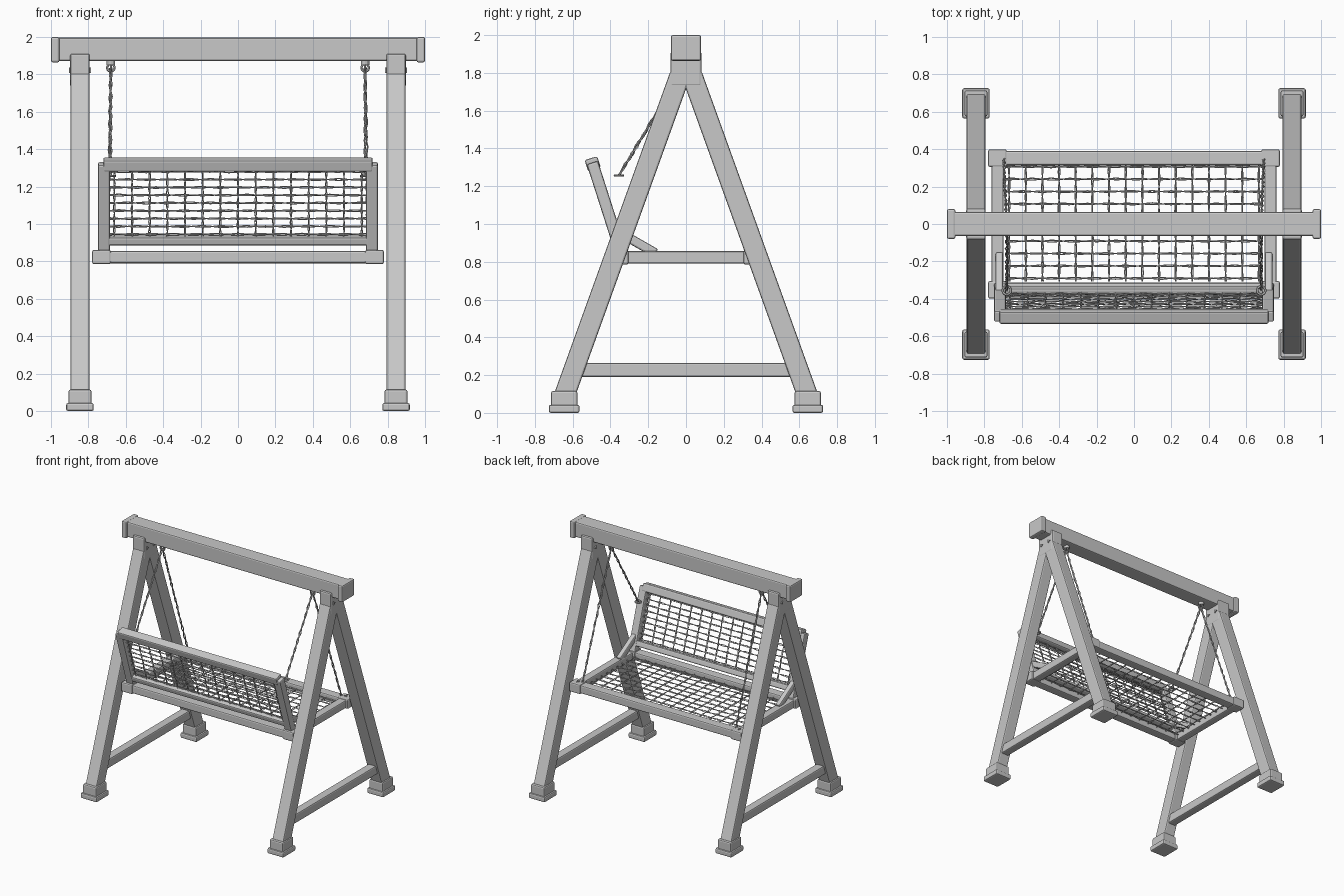
import bpy, math, random
from mathutils import Vector, Matrix

random.seed(4)
if "Cube" in bpy.data.objects:
    bpy.data.objects.remove(bpy.data.objects["Cube"], do_unlink=True)

grey = bpy.data.materials.new("warm grey")
grey.use_nodes = True
COLOUR = (0.58, 0.58, 0.58, 1)
grey.diffuse_color = COLOUR
grey.node_tree.nodes["Principled BSDF"].inputs["Base Color"].default_value = COLOUR


def bar(name, a, b, width, depth, side=(1, 0, 0), bevel=0.01):
    """Bevelled timber from a to b; width runs along side, depth across it."""
    a, b = Vector(a), Vector(b)
    along = (b - a).normalized()
    side = Vector(side).normalized()
    across = along.cross(side)
    bpy.ops.mesh.primitive_cube_add(size=1)
    obj = bpy.context.object
    obj.name = name
    turn = Matrix((side, across, along)).transposed().to_4x4()
    size = Matrix.Diagonal((width, depth, (b - a).length, 1))
    obj.data.transform(turn @ size)
    obj.location = (a + b) / 2
    obj.data.materials.append(grey)
    mod = obj.modifiers.new("edges", "BEVEL")
    mod.width = bevel
    mod.segments = 2
    return obj


def wires(name, paths, radius):
    """Thin tubes along point lists, joined as one mesh."""
    curve = bpy.data.curves.new(name, "CURVE")
    curve.dimensions = "3D"
    curve.bevel_depth = radius
    curve.bevel_resolution = 0
    curve.use_fill_caps = True
    for path in paths:
        spline = curve.splines.new("POLY")
        spline.points.add(len(path) - 1)
        for point, co in zip(spline.points, path):
            point.co = (*co, 1)
    temp = bpy.data.objects.new(name + " path", curve)
    bpy.context.collection.objects.link(temp)
    graph = bpy.context.evaluated_depsgraph_get()
    mesh = bpy.data.meshes.new_from_object(temp.evaluated_get(graph))
    bpy.data.objects.remove(temp, do_unlink=True)
    mesh.materials.clear()
    mesh.materials.append(grey)
    obj = bpy.data.objects.new(name, mesh)
    bpy.context.collection.objects.link(obj)
    return obj


def twisted(a, b, gap, turns, steps):
    """Two strands wound round the line from a to b."""
    a, b = Vector(a), Vector(b)
    along = (b - a).normalized()
    u = along.orthogonal().normalized()
    v = along.cross(u)
    start = random.uniform(0, math.tau)
    strands = []
    for phase in (start, start + math.pi):
        path = []
        for i in range(steps + 1):
            t = i / steps
            angle = phase + t * turns * math.tau
            r = gap * random.uniform(0.5, 1.2)
            path.append(a.lerp(b, t) + u * r * math.cos(angle) + v * r * math.sin(angle))
        strands.append(path)
    return strands


def net(name, origin, u, v, columns, rows):
    """Woven net on the sheet origin + u + v, both half extents."""
    origin, u, v = Vector(origin), Vector(u), Vector(v)
    paths = []
    for i in range(columns):
        c = origin + u * (2 * (i + 0.25) / (columns - 0.5) - 1)
        paths += twisted(c - v, c + v, 0.005, 3, 14)
    for i in range(rows):
        c = origin + v * (2 * (i + 0.25) / (rows - 0.5) - 1)
        paths += twisted(c - u, c + u, 0.005, 6, 28)
    wires(name, paths, 0.0032)


def cylinder(name, location, radius, depth, rotation=(0, 0, 0), sides=12):
    bpy.ops.mesh.primitive_cylinder_add(vertices=sides, radius=radius, depth=depth,
                                        location=location, rotation=rotation)
    obj = bpy.context.object
    obj.name = name
    obj.data.materials.append(grey)
    return obj


def ring(name, location, rotation, radius, thickness):
    bpy.ops.mesh.primitive_torus_add(location=location, rotation=rotation, major_radius=radius,
                                     minor_radius=thickness, major_segments=14, minor_segments=6)
    obj = bpy.context.object
    obj.name = name
    obj.data.materials.append(grey)


# Backrest slope in the side plane
def back_point(x, z):
    return Vector((x, -0.36 - 0.32 * (z - 0.9), z))


BACK_NORMAL = (0, 1, 0.32)
ALONG_Y = (0, 1, 0)
LEG_X, SEAT_X, ROPE_X = 0.845, 0.73, 0.68

# Top beam
bar("top_beam", (-0.97, 0, 1.934), (0.97, 0, 1.934), 0.128, 0.124, ALONG_Y)

for s, label in ((1, "left"), (-1, "right")):
    x = s * LEG_X
    bar("beam_cap_" + label, (s * 0.955, 0, 1.932), (s, 0, 1.932), 0.16, 0.136, ALONG_Y)

    # A-frame
    bar("frame_head_" + label, (x, 0, 1.73), (x, 0, 1.91), 0.104, 0.165)
    bar("frame_crossbar_" + label, (x, -0.59, 0.228), (x, 0.59, 0.228), 0.07, 0.074)
    for t, end in ((-1, "front"), (1, "back")):
        tag = end + "_" + label
        bar("leg_" + tag, (x, t * 0.655, 0.06), (x, t * 0.031, 1.79), 0.1, 0.11)
        bar("foot_" + tag, (x, t * 0.645, 0.03), (x, t * 0.645, 0.115), 0.122, 0.14)
        bar("foot_base_" + tag, (x, t * 0.645, 0), (x, t * 0.645, 0.043), 0.147, 0.162)
        cylinder("head_bolt_" + tag, (x, t * 0.043, 1.822), 0.016, 0.118,
                 (0, math.pi / 2, 0), 3)

        # Seat corners
        bar("seat_corner_" + tag, (s * SEAT_X, t * 0.352, 0.785),
            (s * SEAT_X, t * 0.352, 0.862), 0.1, 0.094)

    # Seat side, back post and brace
    bar("seat_side_" + label, (s * SEAT_X, -0.34, 0.823), (s * SEAT_X, 0.34, 0.823), 0.066, 0.066)
    post_x = s * 0.716
    bar("back_post_" + label, back_point(post_x, 0.83), back_point(post_x, 1.325), 0.064, 0.062)
    bar("back_brace_" + label, (s * 0.72, -0.37, 0.965), (s * 0.72, -0.16, 0.845), 0.04, 0.05)

    # Hanger and ropes
    rope_x = s * ROPE_X
    hook = (rope_x, -0.005, 1.835)
    cylinder("hanger_plate_" + label, (rope_x, 0, 1.862), 0.022, 0.022)
    ring("hanger_ring_" + label, hook, (0, math.pi / 2, 0), 0.02, 0.006)
    ring("hanger_loop_" + label, hook, (math.pi / 2, 0, 0), 0.02, 0.006)
    arm_end = (rope_x, -0.355, 1.257)
    seat_end = (s * 0.695, 0.345, 0.86)
    low_end = (s * 0.685, -0.35, 0.84)
    wires("rope_back_" + label, twisted(hook, arm_end, 0.006, 5, 30), 0.0045)
    wires("rope_front_" + label, twisted(hook, seat_end, 0.006, 7, 42), 0.0045)
    ring("rope_ring_" + label, arm_end, (0, 0, 0), 0.022, 0.007)
    cylinder("seat_bolt_" + label, (s * SEAT_X, 0.355, 0.864), 0.015, 0.012, sides=3)

# Seat rails
for t, end in ((-1, "front"), (1, "back")):
    bar("seat_rail_" + end, (-0.71, t * 0.352, 0.823), (0.71, t * 0.352, 0.823),
        0.076, 0.066, ALONG_Y)

# Backrest rails
for name, z, half, thick, tall in (("back_top_rail", 1.318, 0.72, 0.07, 0.064),
                                   ("back_low_rail", 0.913, 0.71, 0.055, 0.045)):
    bar(name, back_point(-half, z), back_point(half, z), thick, tall, BACK_NORMAL)

# Woven nets
net("seat_net", (0, 0.008, 0.824), (0.69, 0, 0), (0, 0.315, 0), 16, 10)
low, high = back_point(0, 0.935), back_point(0, 1.29)
net("back_net", (low + high) / 2, (0.685, 0, 0), (high - low) / 2, 15, 9)
